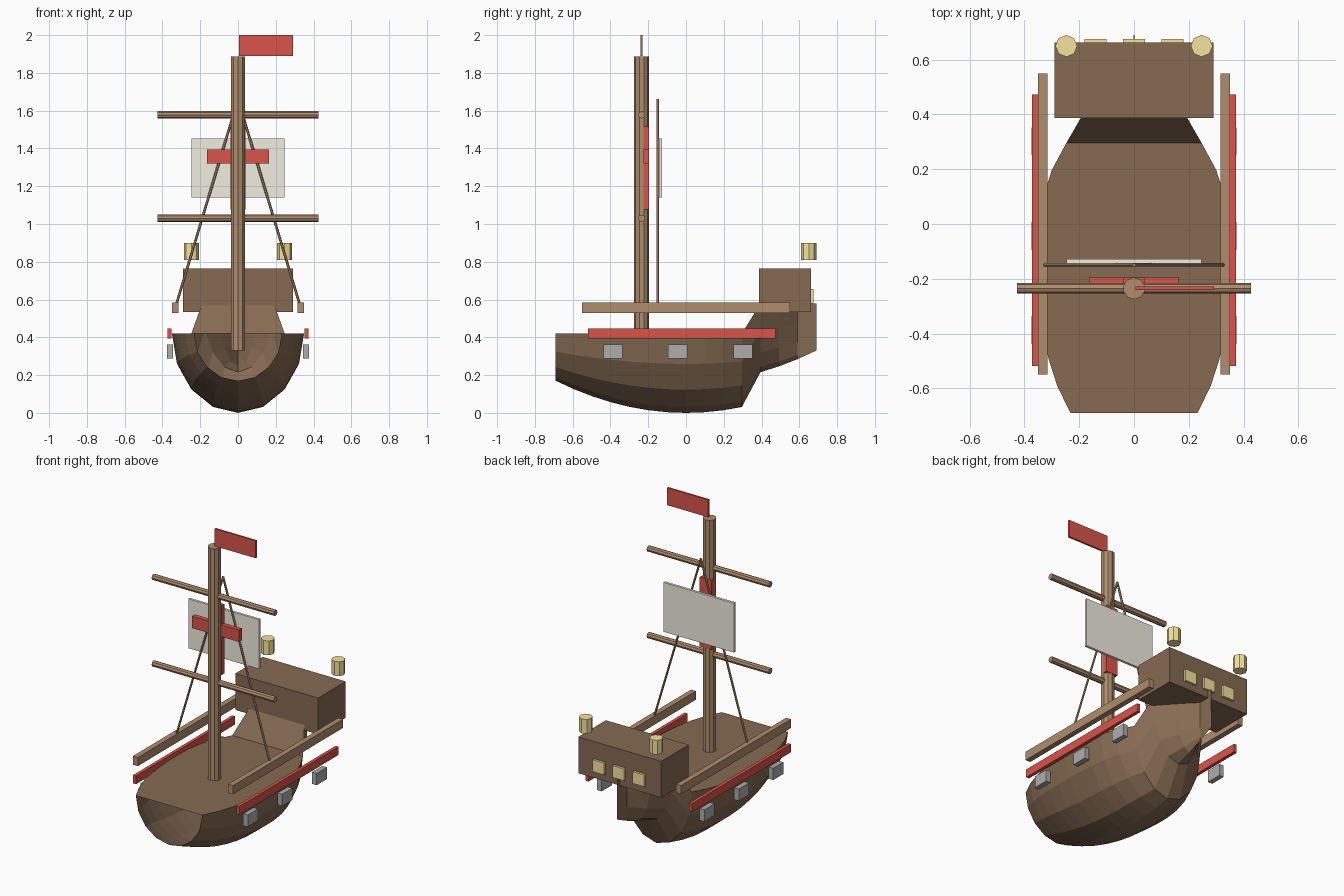
import bpy, bmesh, math
from mathutils import Vector

if "Cube" in bpy.data.objects:
    bpy.data.objects.remove(bpy.data.objects["Cube"])


def mat(name, rgb):
    m = bpy.data.materials.new(name)
    m.diffuse_color = (*rgb, 1)
    m.use_nodes = True
    m.node_tree.nodes["Principled BSDF"].inputs["Base Color"].default_value = m.diffuse_color
    return m


HULL = mat("dark_wood", (0.238, 0.147, 0.086))
WOOD = mat("light_wood", (0.43, 0.27, 0.155))
RED = mat("red", (0.70, 0.09, 0.07))
CLOTH = mat("canvas", (0.88, 0.85, 0.75))
GLASS = mat("lantern_glass", (0.92, 0.77, 0.34))
IRON = mat("iron", (0.42, 0.42, 0.42))


def finish(name, bm, m):
    bmesh.ops.recalc_face_normals(bm, faces=bm.faces)
    me = bpy.data.meshes.new(name)
    bm.to_mesh(me)
    bm.free()
    ob = bpy.data.objects.new(name, me)
    bpy.context.collection.objects.link(ob)
    me.materials.append(m)
    return ob


def box(name, lo, hi, m):
    bm = bmesh.new()
    bmesh.ops.create_cube(bm, size=1)
    for v in bm.verts:
        v.co = [(l + h) / 2 + c * (h - l) for c, l, h in zip(v.co, lo, hi)]
    return finish(name, bm, m)


def rod(name, a, b, r, sides, m):
    a, b = Vector(a), Vector(b)
    bm = bmesh.new()
    bmesh.ops.create_cone(bm, cap_ends=True, segments=sides, radius1=r, radius2=r,
                          depth=(b - a).length)
    ob = finish(name, bm, m)
    ob.location = (a + b) / 2
    ob.rotation_euler = (b - a).to_track_quat('Z', 'Y').to_euler()
    return ob


# Hull: half-ellipse sections lofted along y, open at the bow,
# raised at the stern and pinched to a thin fin at the end
widths = [0.232, 0.28, 0.312, 0.332, 0.343, 0.35, 0.35, 0.347,
          0.332, 0.30, 0.247, 0.19, 0.10, 0.002, 0.001]
bm = bmesh.new()
rings = []
for i, w in enumerate(widths):
    t = i / 7 - 1
    lift = 0.16 if i > 10 else 0
    depth = 0.42 - 0.17 * t * t
    rings.append([bm.verts.new((w * math.cos(k * math.pi / 8), 0.69 * t,
                                0.42 + lift - depth * math.sin(k * math.pi / 8)))
                  for k in range(9)])
for a, b in zip(rings, rings[1:]):
    for k in range(9):  # the ninth strip is the deck
        n = (k + 1) % 9
        bm.faces.new((a[k], a[n], b[n], b[k]))
bm.faces.new(rings[-1])
finish("hull", bm, HULL)

# Stern cabin with windows
box("cabin", (-0.29, 0.387, 0.535), (0.29, 0.662, 0.765), HULL)
for i in (-1, 0, 1):
    box(f"window_{i + 2}", (i * 0.14 - 0.04, 0.655, 0.58),
        (i * 0.14 + 0.04, 0.676, 0.655), GLASS)

# Mast, yards and flag
MY = -0.235
rod("mast", (0, MY, 0.33), (0, MY, 1.887), 0.04, 10, WOOD)
for name, z in (("lower_yard", 1.03), ("upper_yard", 1.578)):
    rod(name, (-0.427, MY, z), (0.427, MY, z), 0.019, 8, WOOD)
box("flag", (0.005, MY - 0.006, 1.89), (0.292, MY + 0.006, 2.0), RED)

# Sail and red cross
box("sail", (-0.247, -0.144, 1.14), (0.247, -0.128, 1.452), CLOTH)
box("cross_upright", (-0.041, -0.225, 1.077), (0.041, -0.195, 1.515), RED)
box("cross_arm", (-0.165, -0.225, 1.32), (0.165, -0.195, 1.395), RED)

# Mirrored side fittings
for s, side in ((-1, "left"), (1, "right")):
    def side_box(name, x0, x1, y0, y1, z0, z1, m):
        xs = sorted((s * x0, s * x1))
        box(f"{side}_{name}", (xs[0], y0, z0), (xs[1], y1, z1), m)

    side_box("rail", 0.316, 0.35, -0.55, 0.55, 0.53, 0.585, WOOD)
    side_box("strake", 0.351, 0.372, -0.518, 0.473, 0.394, 0.446, RED)
    for i, y in enumerate((-0.387, -0.043, 0.302)):
        side_box(f"cannon_{i + 1}", 0.343, 0.375, y - 0.051, y + 0.051, 0.288, 0.363, IRON)
    rod(f"{side}_shroud", (s * 0.325, -0.149, 0.58), (0, -0.149, 1.66), 0.007, 6, WOOD)
    rod(f"{side}_lantern", (s * 0.247, 0.65, 0.81), (s * 0.247, 0.65, 0.90), 0.04, 8, GLASS)
